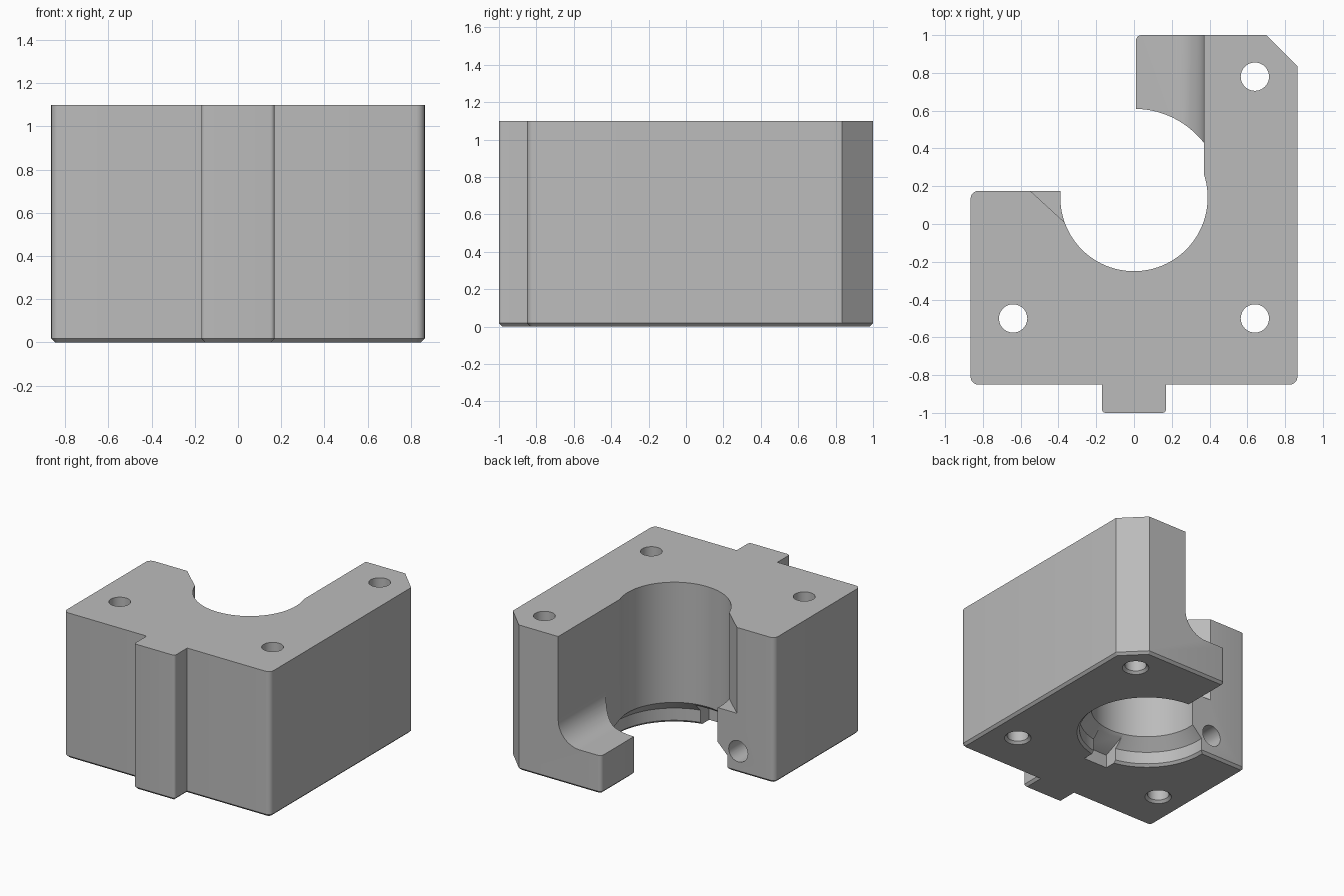
import bpy
import bmesh
from math import sin, cos, pi, radians, sqrt
from mathutils import Vector

if "Cube" in bpy.data.objects:
    bpy.data.objects.remove(bpy.data.objects["Cube"])

CENTER = (0, 0.14)      # axis of the main bore
BORE, RECESS = 0.39, 0.47
CHAMFER = 0.018

grey = bpy.data.materials.new("plain grey")
grey.use_nodes = True
grey.diffuse_color = (0.5, 0.5, 0.5, 1)
grey.node_tree.nodes["Principled BSDF"].inputs["Base Color"].default_value = (0.5, 0.5, 0.5, 1)


def to_object(name, bm):
    bmesh.ops.recalc_face_normals(bm, faces=bm.faces[:])
    mesh = bpy.data.meshes.new(name)
    bm.to_mesh(mesh)
    bm.free()
    mesh.materials.append(grey)
    obj = bpy.data.objects.new(name, mesh)
    bpy.context.scene.collection.objects.link(obj)
    return obj


def prism(name, points, axis, low, high, chamfer=0):
    """Extrude a 2D outline along x, y or z, with an optional bottom chamfer."""
    place = {"x": lambda a, b, t: (t, a, b),
             "y": lambda a, b, t: (a, t, b),
             "z": lambda a, b, t: (a, b, t)}[axis]
    bm = bmesh.new()
    base = bm.faces.new([bm.verts.new(place(a, b, low)) for a, b in points])
    rim = base.edges[:]
    extruded = bmesh.ops.extrude_face_region(bm, geom=[base], use_keep_orig=True)
    moved = [v for v in extruded["geom"] if isinstance(v, bmesh.types.BMVert)]
    bmesh.ops.translate(bm, verts=moved, vec=place(0, 0, high - low))
    bmesh.ops.recalc_face_normals(bm, faces=bm.faces[:])
    if chamfer:
        bmesh.ops.bevel(bm, geom=rim, offset=chamfer, segments=1, affect="EDGES")
    return to_object(name, bm)


def lathe(name, profile, x, y, steps):
    """Closed solid of revolution about a vertical axis."""
    bm = bmesh.new()
    rings = [[bm.verts.new((x + r * cos(2 * pi * i / steps), y + r * sin(2 * pi * i / steps), z))
              for i in range(steps)] for r, z in profile]
    for lower, upper in zip(rings, rings[1:]):
        for i in range(steps):
            j = (i + 1) % steps
            bm.faces.new((lower[i], lower[j], upper[j], upper[i]))
    bm.faces.new(rings[0])
    bm.faces.new(rings[-1])
    return to_object(name, bm)


def arc(cx, cy, r, start, end, steps):
    angles = [radians(start + (end - start) * i / steps) for i in range(steps + 1)]
    return [(cx + r * cos(a), cy + r * sin(a)) for a in angles]


def rounded(corners, steps=5):
    """Outline whose corners (x, y, radius) are rounded."""
    result = []
    for i, (x, y, r) in enumerate(corners):
        p = Vector((x, y))
        if not r:
            result.append((x, y))
            continue
        before = (Vector(corners[i - 1][:2]) - p).normalized()
        after = (Vector(corners[(i + 1) % len(corners)][:2]) - p).normalized()
        middle = p + (before + after) * r
        for k in range(steps + 1):
            t = k / steps * pi / 2
            result.append(tuple(middle - after * r * cos(t) - before * r * sin(t)))
    return result


# Main block with front key, cut-away back corner and chamfered bottom
block = prism("bearing_block", rounded([
    (-0.865, -0.85, 0.04), (-0.17, -0.85, 0), (-0.17, -1, 0.02), (0.17, -1, 0.02),
    (0.17, -0.85, 0), (0.865, -0.85, 0.04), (0.865, 0.835, 0), (0.7, 1, 0),
    (0.01, 1, 0.03), (0.01, 0.175, 0), (-0.865, 0.175, 0.04)]),
    "z", 0, 1.1, CHAMFER)

cutters = []

# Stepped main bore
cutters.append(lathe("bore_cutter", [
    (RECESS + CHAMFER + 0.02, -0.02), (RECESS, CHAMFER), (RECESS, 0.11),
    (BORE, 0.19), (BORE, 1.2)], *CENTER, 96))

# Vertical screw holes
for x, y in ((-0.64, -0.5), (0.64, -0.5), (0.64, 0.78)):
    cutters.append(lathe("screw_hole_cutter", [
        (0.075 + CHAMFER + 0.02, -0.02), (0.075, CHAMFER), (0.075, 1.2)], x, y, 40))

# Open space above the low back shelf, with its fillet
cutters.append(prism("shelf_cutter",
    [(-0.1, 0.29)] + arc(0.19, 0.47, 0.18, -90, 0, 14) + [(0.37, 1.3), (-0.1, 1.3)],
    "y", 0.2, 1.2))

# Wider curve on the inner side of the shelf
reach = sqrt(RECESS ** 2 - 0.37 ** 2)
curve = [p for p in arc(*CENTER, RECESS, 0, 105, 28) if p[0] < 0.365]
cutters.append(prism("shelf_curve_cutter",
    [(-0.1, 0.2), (0.37, 0.2), (0.37, CENTER[1] + reach)] + curve, "z", 0.1, 1.2))

# Slanted relief on the inner corner of the short arm
cutters.append(prism("arm_relief_cutter",
    [(-0.6, 0.222), (-0.3, -0.053), (-0.3, 0.222)], "z", 0.45, 1.2))

# Small slot in the recess below the bore
cutters.append(prism("slot_cutter",
    [(-0.42, -0.1), (-0.42, 0.1), (-0.24, 0.18), (-0.2, -0.1)], "x", -0.1, 0.1))

# Sideways screw hole in the short arm
cutters.append(prism("side_hole_cutter",
    arc(-0.56, 0.165, 0.08, 0, 360 - 9, 39), "y", -0.3, 0.3))

# Apply the cuts and remove the cutters
bpy.ops.object.select_all(action="DESELECT")
bpy.context.view_layer.objects.active = block
block.select_set(True)
for cutter in cutters:
    cutter.hide_render = True
    cut = block.modifiers.new(cutter.name, "BOOLEAN")
    cut.operation = "DIFFERENCE"
    cut.solver = "EXACT"
    cut.object = cutter
    bpy.ops.object.modifier_apply(modifier=cut.name)
    bpy.data.objects.remove(cutter)

bpy.ops.object.shade_smooth_by_angle(angle=radians(25))
